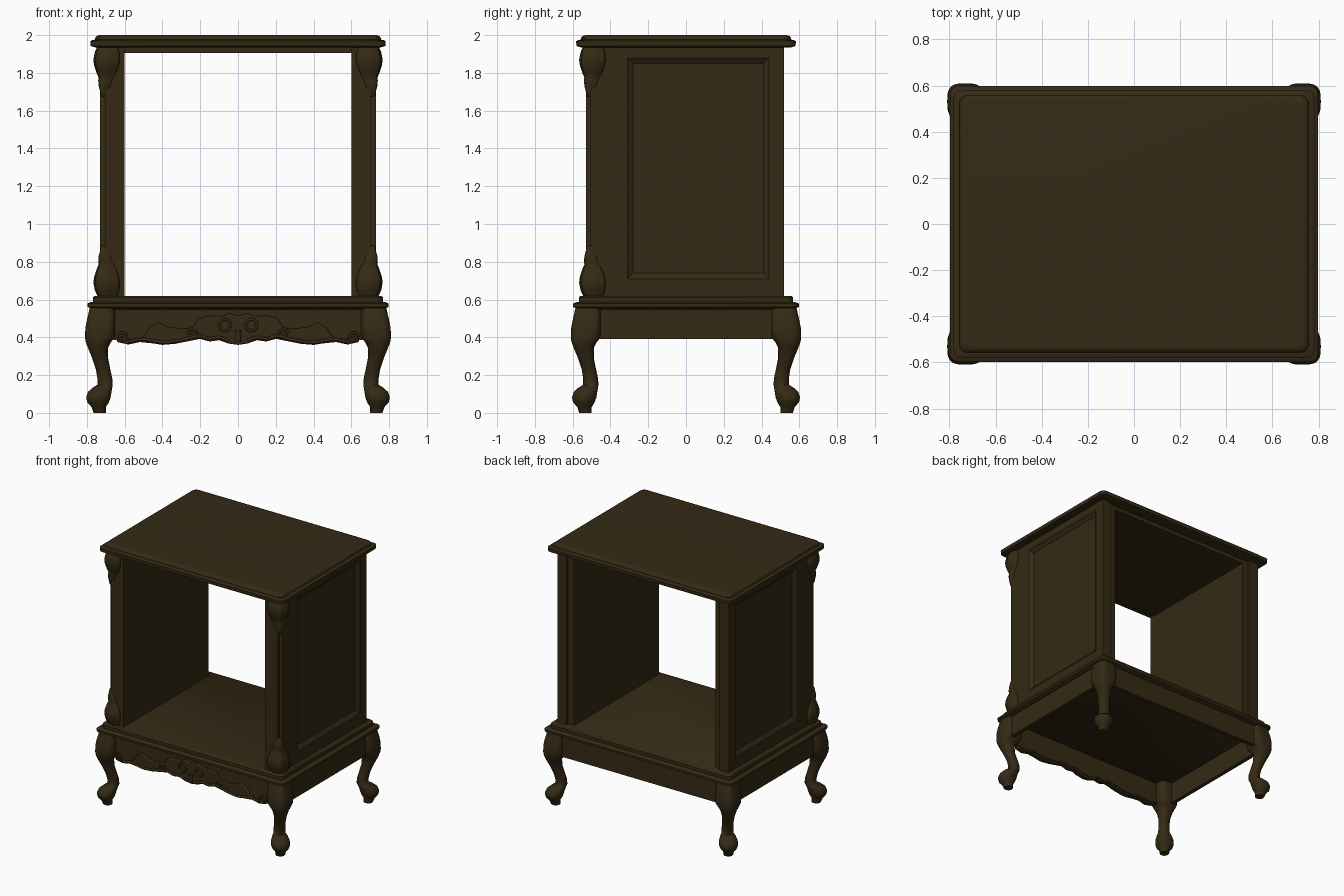
import bpy, bmesh, math

cube = bpy.data.objects.get("Cube")
if cube:
    bpy.data.objects.remove(cube, do_unlink=True)

WOOD = (0.035, 0.023, 0.0075, 1)
wood = bpy.data.materials.new("dark_walnut")
wood.use_nodes = True
wood.diffuse_color = WOOD
bsdf = next(n for n in wood.node_tree.nodes if n.type == 'BSDF_PRINCIPLED')
bsdf.inputs["Base Color"].default_value = WOOD
bsdf.inputs["Roughness"].default_value = 0.6


def finish(name, bm, mirror=(False, False), bevel=0, angle=35):
    bmesh.ops.recalc_face_normals(bm, faces=bm.faces)
    mesh = bpy.data.meshes.new(name)
    bm.to_mesh(mesh)
    bm.free()
    ob = bpy.data.objects.new(name, mesh)
    bpy.context.collection.objects.link(ob)
    mesh.materials.append(wood)
    bpy.ops.object.select_all(action='DESELECT')
    ob.select_set(True)
    bpy.context.view_layer.objects.active = ob
    bpy.ops.object.shade_smooth_by_angle(angle=math.radians(angle))
    if bevel:
        b = ob.modifiers.new("soft_edges", 'BEVEL')
        b.width, b.segments, b.limit_method = bevel, 2, 'ANGLE'
    if any(mirror):
        m = ob.modifiers.new("mirror", 'MIRROR')
        m.use_axis = (mirror[0], mirror[1], False)
    return ob


def loft(name, rings, **kw):
    """Skin a stack of point rings and cap both ends."""
    bm = bmesh.new()
    loops = [[bm.verts.new(p) for p in ring] for ring in rings]
    n = len(loops[0])
    for a, b in zip(loops, loops[1:]):
        for i in range(n):
            j = (i + 1) % n
            bm.faces.new((a[i], a[j], b[j], b[i]))
    bm.faces.new(loops[0][::-1])
    bm.faces.new(loops[-1])
    return finish(name, bm, **kw)


def rect(x0, x1, y0, y1, z):
    return [(x0, y0, z), (x1, y0, z), (x1, y1, z), (x0, y1, z)]


def box(name, x0, x1, y0, y1, z0, z1, **kw):
    return loft(name, [rect(x0, x1, y0, y1, z) for z in (z0, z1)], **kw)


def rounded(hx, hy, r, z, steps=5):
    pts = []
    for k, (sx, sy) in enumerate(((1, 1), (-1, 1), (-1, -1), (1, -1))):
        for i in range(steps + 1):
            a = (k + i / steps) * math.pi / 2
            pts.append((sx * (hx - r) + r * math.cos(a), sy * (hy - r) + r * math.sin(a), z))
    return pts


def moulding(name, profile):
    """Rounded slab; profile lists (half width, z), depth is 0.2 less."""
    return loft(name, [rounded(h, h - 0.2, 0.035, z) for h, z in profile])


def corner_ring(lo, hi, z, power, flute=0, n=32):
    """Squarish ring on the front corner, equal extent in x and y."""
    c, h = (lo + hi) / 2, (hi - lo) / 2
    pts = []
    for i in range(n):
        a = 2 * math.pi * i / n
        k = h * (1 - flute * (i % 4 == 2))
        u, v = (math.copysign(abs(t) ** (2 / power), t) for t in (math.cos(a), math.sin(a)))
        pts.append((c + k * u, 0.2 - c - k * v, z))
    return pts


# Table top with stepped edge
moulding("top", [(0.755, 1.935), (0.78, 1.942), (0.782, 1.968), (0.77, 1.974),
                 (0.757, 1.976), (0.757, 1.984), (0.75, 1.994), (0.738, 1.999), (0.73, 2.0)])
box("top_rail", -0.61, 0.61, -0.5, 0.5, 1.905, 1.94)

# Base mouldings that carry the cabinet floor
moulding("base_moulding", [(0.775, 0.548), (0.785, 0.556), (0.797, 0.56), (0.798, 0.578),
                           (0.785, 0.585), (0.767, 0.588), (0.767, 0.612), (0.758, 0.62)])

# Side walls with a recessed panel
def side_rect(x, y0, y1, z0, z1):
    return [(x, y0, z0), (x, y1, z0), (x, y1, z1), (x, y0, z1)]

loft("side_panel", [side_rect(0.65, -0.41, 0.52, 0.61, 1.94), side_rect(0.728, -0.41, 0.52, 0.61, 1.94),
                    side_rect(0.728, -0.31, 0.44, 0.71, 1.88), side_rect(0.705, -0.28, 0.41, 0.74, 1.85)],
     mirror=(True, False), angle=10)
box("side_lining", 0.60, 0.66, -0.41, 0.50, 0.61, 1.94, mirror=(True, False))

# Front posts with a notched corner
notched = [(0.60, -0.53), (0.705, -0.53), (0.705, -0.505), (0.73, -0.505), (0.73, -0.402), (0.60, -0.402)]
loft("front_post", [[(x, y, z) for x, y in notched] for z in (0.61, 1.94)], mirror=(True, False))

# Carved leaves at the head and foot of each post
leaf = [(0.63, 0.745, 0.62), (0.62, 0.758, 0.65), (0.615, 0.766, 0.69), (0.622, 0.762, 0.72),
        (0.64, 0.747, 0.765), (0.648, 0.738, 0.785), (0.66, 0.74, 0.80), (0.668, 0.738, 0.83),
        (0.685, 0.732, 0.85), (0.69, 0.728, 0.875), (0.70, 0.72, 0.885)]
loft("lower_leaf", [corner_ring(a, b, z, 2.8, 0.07) for a, b, z in leaf], mirror=(True, False), angle=50)
loft("upper_leaf", [corner_ring(a, b, 2.56 - z, 2.8, 0.07) for a, b, z in leaf], mirror=(True, False), angle=50)

# Cabriole legs with ball feet
leg = [(0.65, 0.785, 0.555, 4), (0.65, 0.798, 0.50, 4), (0.65, 0.808, 0.45, 3.5), (0.652, 0.81, 0.40, 3.2),
       (0.672, 0.806, 0.375, 2.8), (0.688, 0.795, 0.345, 2.5), (0.688, 0.772, 0.29, 2.3),
       (0.676, 0.752, 0.23, 2.2), (0.665, 0.744, 0.18, 2.2), (0.664, 0.745, 0.148, 2.2),
       (0.666, 0.772, 0.132, 2.2), (0.67, 0.795, 0.11, 2.2), (0.675, 0.804, 0.08, 2.2),
       (0.684, 0.797, 0.055, 2.2), (0.70, 0.775, 0.03, 2.2), (0.70, 0.765, 0, 2.2)]
loft("leg", [corner_ring(*ring) for ring in leg], mirror=(True, True), angle=60)

# Plain aprons, hollow behind
box("side_apron", 0.735, 0.765, -0.46, 0.46, 0.39, 0.555, mirror=(True, False))
box("back_apron", -0.66, 0.66, 0.535, 0.565, 0.39, 0.555)

# Scalloped front apron with applied carving
scallop = [(0.0, 0.36), (0.05, 0.367), (0.10, 0.385), (0.15, 0.378), (0.2, 0.392), (0.27, 0.378),
           (0.33, 0.366), (0.4, 0.36), (0.45, 0.368), (0.52, 0.375), (0.58, 0.362), (0.64, 0.375)]
crest = [(0.64, 0.42), (0.60, 0.40), (0.55, 0.385), (0.50, 0.40), (0.47, 0.45), (0.42, 0.48), (0.37, 0.455),
         (0.30, 0.445), (0.24, 0.45), (0.21, 0.50), (0.15, 0.515), (0.09, 0.51), (0.05, 0.528), (0.0, 0.515)]


def apron_plate(name, half, y0, y1, **kw):
    outline = half + [(-x, z) for x, z in half[::-1] if x > 0]
    return loft(name, [[(x, y, z) for x, z in outline] for y in (y0, y1)], **kw)

apron_plate("front_apron", [(0.0, 0.555), (0.66, 0.555), (0.66, 0.385)] +
            [(x, z + 0.012) for x, z in scallop[::-1]], -0.555, -0.525)
apron_plate("apron_carving", crest[::-1] + scallop[::-1], -0.572, -0.53, bevel=0.006)


def bead_line(name, points, radius, y, mirror=True):
    """Smooth raised tube following an x, z path."""
    cu = bpy.data.curves.new(name, 'CURVE')
    cu.dimensions = '3D'
    cu.bevel_depth, cu.bevel_resolution, cu.resolution_u = radius, 2, 5
    for s in ((1, -1) if mirror else (1,)):
        sp = cu.splines.new('BEZIER')
        sp.bezier_points.add(len(points) - 1)
        for bp, (x, z) in zip(sp.bezier_points, points):
            bp.co = (s * x, y, z)
            bp.handle_left_type = bp.handle_right_type = 'AUTO'
    cu.use_fill_caps = True
    cu.materials.append(wood)
    ob = bpy.data.objects.new(name, cu)
    bpy.context.collection.objects.link(ob)


def spiral(cx, cz, r0, r1, turns, n=14):
    return [(cx + (r0 + (r1 - r0) * i / n) * math.cos(turns * math.tau * i / n),
             cz + (r0 + (r1 - r0) * i / n) * math.sin(turns * math.tau * i / n)) for i in range(n + 1)]

bead_line("centre_rosette", spiral(0.07, 0.465, 0.03, 0.03, 1), 0.007, -0.573)
bead_line("end_scroll", spiral(0.61, 0.4, 0.028, 0.006, 1.6), 0.007, -0.572)
bead_line("middle_scroll", spiral(0.24, 0.42, 0.028, 0.006, 1.5), 0.007, -0.572)
bead_line("lower_ridge", [(x, z + 0.014) for x, z in scallop[1:-1]], 0.009, -0.572)
bead_line("centre_drop", [(0, 0.375), (0, 0.41), (0, 0.44)], 0.016, -0.574, mirror=False)
